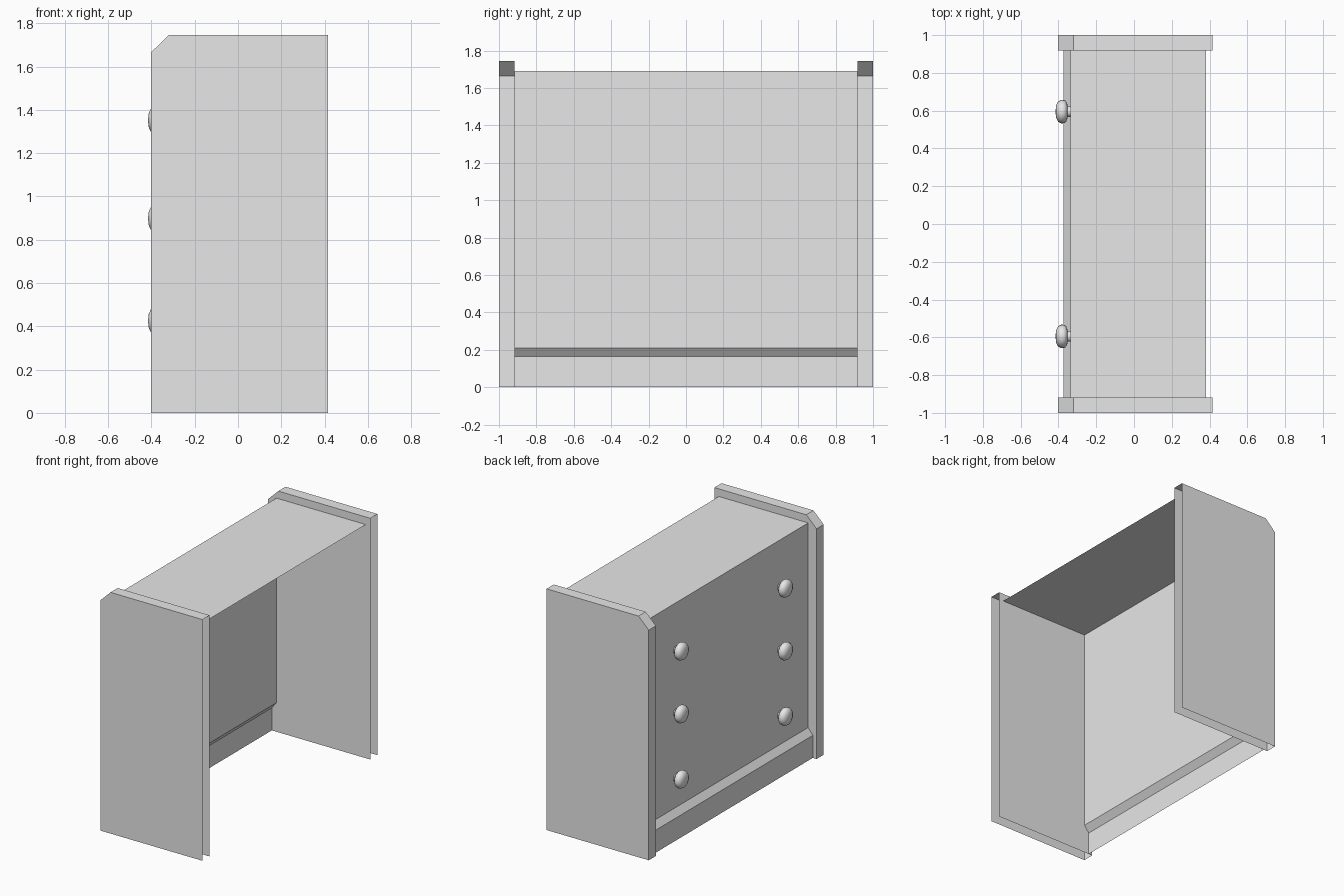
import bpy, bmesh, math
from mathutils import Vector, Matrix

cube = bpy.data.objects.get("Cube")
if cube:
    bpy.data.objects.remove(cube)

grey = bpy.data.materials.new("plain grey")
grey.use_nodes = True
colour = (0.8, 0.8, 0.8, 1)
grey.diffuse_color = colour
grey.node_tree.nodes["Principled BSDF"].inputs["Base Color"].default_value = colour


def finish(bm, name):
    mesh = bpy.data.meshes.new(name)
    bm.to_mesh(mesh)
    bm.free()
    mesh.materials.append(grey)
    obj = bpy.data.objects.new(name, mesh)
    bpy.context.collection.objects.link(obj)
    return obj


def sheet(name, path, y0, y1, centre, capped=False):
    """Sweep an open x-z path along y, with faces turned away from centre."""
    bm = bmesh.new()
    near = [bm.verts.new((x, y0, z)) for x, z in path]
    far = [bm.verts.new((x, y1, z)) for x, z in path]
    for i in range(len(path) - 1):
        bm.faces.new((near[i], near[i + 1], far[i + 1], far[i]))
    if capped:
        bm.faces.new(near)
        bm.faces.new(far)
    bm.normal_update()
    for face in bm.faces:
        if face.normal.dot(face.calc_center_median() - Vector(centre)) < 0:
            face.normal_flip()
    return finish(bm, name)


# Hollow side panels, open underneath and along the +x edge
inner, outer = 0.918, 1.0
side_path = [(-0.402, 0), (-0.402, 1.665), (-0.32, 1.745), (0.416, 1.745), (0.416, 0)]
for name, s in (("front_side_panel", -1), ("back_side_panel", 1)):
    panel = sheet(name, side_path, s * inner, s * outer, (0, s * 0.96, 0.8), True)
    bm = bmesh.new()
    bm.from_mesh(panel.data)
    open_edge = [f for f in bm.faces if f.normal.x > 0.9]
    bmesh.ops.delete(bm, geom=open_edge, context='FACES')
    bm.to_mesh(panel.data)
    bm.free()

# Thin boards between the side panels
middle = (0.2, 0, 0.5)
sheet("top_board", [(0.38, 1.69), (-0.335, 1.69)], -inner, inner, middle)
sheet("drawer_front", [(-0.335, 1.69), (-0.335, 0.21)], -inner, inner, middle)
sheet("base_board", [(-0.335, 0.21), (-0.372, 0.163), (-0.372, 0)], -inner, inner, middle)

# Round knobs, turned about the x axis
knob_profile = [(-0.335, 0.028), (-0.352, 0.028), (-0.354, 0.046), (-0.366, 0.06),
                (-0.384, 0.063), (-0.402, 0.054), (-0.412, 0.033), (-0.416, 0)]
for row, z in (("upper", 1.352), ("middle", 0.898), ("lower", 0.425)):
    for side, y in (("front", -0.595), ("back", 0.595)):
        bm = bmesh.new()
        verts = [bm.verts.new((x, 0, r)) for x, r in knob_profile]
        edges = [bm.edges.new(pair) for pair in zip(verts, verts[1:])]
        bmesh.ops.spin(bm, geom=verts + edges, cent=(0, 0, 0), axis=(1, 0, 0),
                       angle=math.tau, steps=20)
        bmesh.ops.remove_doubles(bm, verts=bm.verts, dist=0.0005)
        bm.normal_update()
        for face in bm.faces:
            if face.normal.dot(face.calc_center_median() - Vector((-0.375, 0, 0))) < 0:
                face.normal_flip()
        bmesh.ops.recalc_face_normals(bm, faces=bm.faces)
        bmesh.ops.transform(bm, matrix=Matrix.Translation((0, y, z)), verts=bm.verts)
        knob = finish(bm, f"{row}_{side}_knob")
        bpy.ops.object.select_all(action='DESELECT')
        knob.select_set(True)
        bpy.context.view_layer.objects.active = knob
        bpy.ops.object.shade_smooth_by_angle(angle=math.radians(50))
